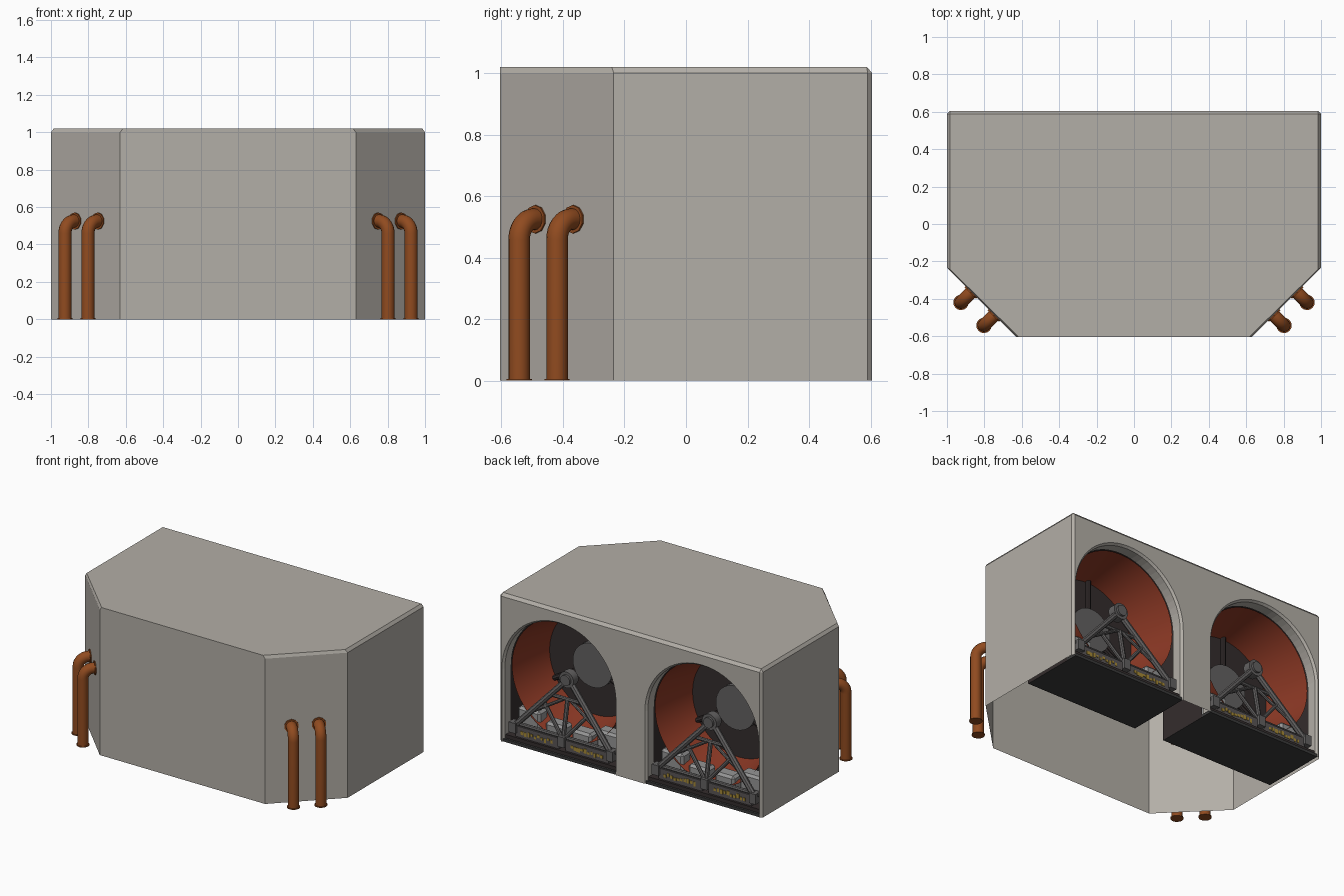
import bpy, bmesh, math, random
from mathutils import Vector, Matrix

if "Cube" in bpy.data.objects:
    bpy.data.objects.remove(bpy.data.objects["Cube"])

random.seed(4)


def material(name, rgb):
    m = bpy.data.materials.new(name)
    m.diffuse_color = (*rgb, 1)
    m.use_nodes = True
    m.node_tree.nodes["Principled BSDF"].inputs["Base Color"].default_value = m.diffuse_color
    return m


GREY = material("casing_grey", (0.45, 0.425, 0.385))
COPPER = material("copper_pipe", (0.28, 0.07, 0.014))
ORANGE = material("rust_orange", (0.26, 0.04, 0.018))
DARK = material("dark_interior", (0.034, 0.026, 0.026))
BLACK = material("floor_black", (0.042, 0.042, 0.042))
STEEL = material("steel_grey", (0.125, 0.12, 0.12))
FRAME = material("panel_grey", (0.10, 0.09, 0.092))
LIGHT = material("light_grey", (0.30, 0.30, 0.30))
YELLOW = material("marking_yellow", (0.38, 0.25, 0.035))

CX, CZ, R = 0.545, 0.5, 0.435      # arch centre and radius
Y_BACK, Y_COLLAR, Y_DEEP = 0.605, 0.52, 0.145


def finish(bm, name, mat, smooth=False, recalc=True):
    if recalc:
        bmesh.ops.recalc_face_normals(bm, faces=bm.faces)
    me = bpy.data.meshes.new(name)
    bm.to_mesh(me)
    bm.free()
    me.materials.append(mat)
    ob = bpy.data.objects.new(name, me)
    bpy.context.collection.objects.link(ob)
    if smooth:
        bpy.ops.object.select_all(action='DESELECT')
        ob.select_set(True)
        bpy.context.view_layer.objects.active = ob
        bpy.ops.object.shade_smooth_by_angle(angle=math.radians(35))
    return ob


def box(bm, c, s):
    bmesh.ops.create_cube(bm, size=1, matrix=Matrix.Translation(c) @ Matrix.Diagonal((*s, 1)))


def rod(bm, a, b, r, seg=8, r2=None):
    a, b = Vector(a), Vector(b)
    d = b - a
    rot = d.to_track_quat('Z', 'Y').to_matrix().to_4x4()
    bmesh.ops.create_cone(bm, cap_ends=True, segments=seg, radius1=r, radius2=r2 or r,
                          depth=d.length, matrix=Matrix.Translation((a + b) / 2) @ rot)


def strip(bm, rows, closed=False):
    """Quads between successive rows of vertices."""
    for p, q in zip(rows, rows[1:]):
        n = len(p)
        for i in range(n if closed else n - 1):
            j = (i + 1) % n
            bm.faces.new((p[i], p[j], q[j], q[i]))


def arch(cx, y, r=R, n=32):
    """Arch outline from the -x foot over the top to the +x foot."""
    pts = [(cx - r, y, 0)]
    pts += [(cx - r * math.cos(math.pi * i / n), y, CZ + r * math.sin(math.pi * i / n))
            for i in range(n + 1)]
    return pts + [(cx + r, y, 0)]


# Casing: chamfered open-bottomed shell with two arches in the back
bm = bmesh.new()
outline = [(-.985, Y_BACK), (-1, .59), (-1, -.235), (-.63, -.605),
           (.63, -.605), (1, -.235), (1, .59), (.985, Y_BACK)]
top_outline = [(-.985, .588), (-.985, .588), (-.985, -.241), (-.615, -.605),
               (.615, -.605), (.985, -.241), (.985, .588), (.985, .588)]
low = [bm.verts.new((x, y, 0)) for x, y in outline]
mid = [bm.verts.new((x, y, 1.0)) for x, y in outline]
top = [bm.verts.new((x, y, 1.02)) for x, y in top_outline[1:7]]
top = [top[0]] + top + [top[-1]]
strip(bm, [low, mid])
for i in range(8):
    j = (i + 1) % 8
    bm.faces.new(list(dict.fromkeys((mid[i], mid[j], top[j], top[i]))))
bm.faces.new(top[1:7])
edge = []
for cx in (-CX, CX):
    outer = [bm.verts.new(p) for p in arch(cx, Y_BACK)]
    edge += outer
    inner = [bm.verts.new(p) for p in arch(cx, Y_COLLAR + .07, R - .012)]
    deep = [bm.verts.new(p) for p in arch(cx, Y_COLLAR, R - .012)]
    strip(bm, [outer, inner, deep])
bm.faces.new([low[0]] + edge + [low[7], mid[7], mid[0]])
finish(bm, "casing", GREY)

# Copper pipes: two on each front chamfer, elbowed down to the ground
for sx in (-1, 1):
    side = "left" if sx < 0 else "right"
    for k, (wx, wy) in enumerate(((.868, -.362), (.745, -.485))):
        d = Vector((sx * .7071, -.7071, 0))
        w = Vector((sx * wx, wy, .525))
        b = .065
        path = [w - d * .02, w + d * .016]
        for i in range(1, 9):
            a = math.pi / 2 * i / 8
            path.append(w + d * (.016 + b * math.sin(a)) - Vector((0, 0, b * (1 - math.cos(a)))))
        foot = path[-1].copy()
        foot.z = 0
        path.append(foot)
        bm = bmesh.new()
        across = d.cross(Vector((0, 0, 1)))
        rows = []
        for i, p in enumerate(path):
            t = (path[min(i + 1, len(path) - 1)] - path[max(i - 1, 0)]).normalized()
            if i == len(path) - 2:
                t = Vector((0, 0, -1))
            u = across.cross(t)
            rows.append([bm.verts.new(p + .035 * (across * math.cos(a) + u * math.sin(a)))
                         for a in (math.tau * j / 16 for j in range(16))])
        strip(bm, rows, closed=True)
        bm.faces.new(rows[0])
        bm.faces.new(rows[-1])
        rod(bm, w - d * .006, w + d * .01, .046, 10)
        rod(bm, foot, foot + Vector((0, 0, .006)), .041, 16)
        finish(bm, f"{side}_pipe_{k + 1}", COPPER, True)

# Everything inside each arch
for cx, side in ((-CX, "left"), (CX, "right")):
    def P(x, y, z):
        return (cx + x, y, z)

    # Dark tunnel lining with a closed end
    bm = bmesh.new()
    rows = [[bm.verts.new(p) for p in arch(cx, y, R - .004)] for y in (Y_COLLAR, Y_DEEP)]
    strip(bm, rows)
    bm.faces.new(rows[1])
    finish(bm, side + "_tunnel", DARK, True)

    # Floor plate
    bm = bmesh.new()
    box(bm, P(0, (Y_BACK + Y_DEEP) / 2 - .002, .01), (2 * R - .01, Y_BACK - Y_DEEP - .006, .02))
    finish(bm, side + "_floor", BLACK)

    # Tapering fan duct
    bm = bmesh.new()
    rows = [[bm.verts.new(P(r * math.cos(a), y, CZ + r * math.sin(a)))
             for a in (math.tau * j / 48 for j in range(48))]
            for r, y in ((.418, .52), (.395, .38), (.355, .2))]
    strip(bm, rows[::-1], closed=True)
    finish(bm, side + "_fan_duct", ORANGE, True, recalc=False)

    # Dark back disc and a strut from hub to rim
    bm = bmesh.new()
    rod(bm, P(0, .18, CZ), P(0, .20, CZ), .36, 48)
    for i in range(3):
        a = math.tau * i / 3 + math.pi / 2
        rod(bm, P(0, .21, CZ), P(.36 * math.cos(a), .21, CZ + .36 * math.sin(a)), .018)
    finish(bm, side + "_fan_back", DARK, True)

    # Fan hub
    bm = bmesh.new()
    rod(bm, P(0, .19, CZ), P(0, .24, CZ), .15, 32)
    finish(bm, side + "_fan_hub", STEEL, True)

    # Triangular support frame carrying the bearing
    bm = bmesh.new()
    apex = P(0, .5, .51)
    rod(bm, P(0, .47, .51), P(0, .525, .51), .055, 20)
    rod(bm, P(0, .525, .51), P(0, .54, .51), .036, 20)
    rod(bm, P(-.4, .55, .125), P(.4, .55, .125), .014)
    rod(bm, P(-.12, .51, .37), P(.12, .51, .37), .013)
    rod(bm, P(0, .51, .37), P(0, .56, .11), .015)
    for s in (-1, 1):
        rod(bm, apex, P(s * .37, .56, .11), .02)
        rod(bm, P(s * .17, .52, .31), P(0, .56, .11), .013)
        rod(bm, P(s * .02, .51, .37), P(s * .27, .54, .22), .011)
    for x in (-.37, 0, .37):
        box(bm, P(x, .56, .105), (.05, .055, .07))
    finish(bm, side + "_support_frame", STEEL, True)

    # Lower control panel
    bm = bmesh.new()
    for s in (-1, 1):
        box(bm, P(s * .19, .555, .075), (.33, .03, .085))
    finish(bm, side + "_lower_panel", FRAME)

    # Dark sill below the panel
    bm = bmesh.new()
    box(bm, P(0, .55, .025), (2 * R - .03, .07, .04))
    finish(bm, side + "_sill", DARK)

    # Worn yellow markings on the panel
    bm = bmesh.new()
    for s in (-1, 1):
        for i in range(10):
            box(bm, P(s * .19 - .11 + i * .025, .571, .08 + random.uniform(-.008, .008)),
                (random.uniform(.014, .024), .004, random.uniform(.015, .032)))
    finish(bm, side + "_panel_marks", YELLOW)

    # Equipment boxes on the floor
    bm = bmesh.new()
    for x, w, z in ((-.3, .17, .22), (-.1, .15, .17), (.1, .15, .17), (.3, .17, .22)):
        box(bm, P(x, .46, z / 2 + .01), (w, .1, z - .02))
    bmesh.ops.bevel(bm, geom=bm.edges[:], offset=.016, segments=1, affect='EDGES')
    finish(bm, side + "_equipment_boxes", LIGHT)
